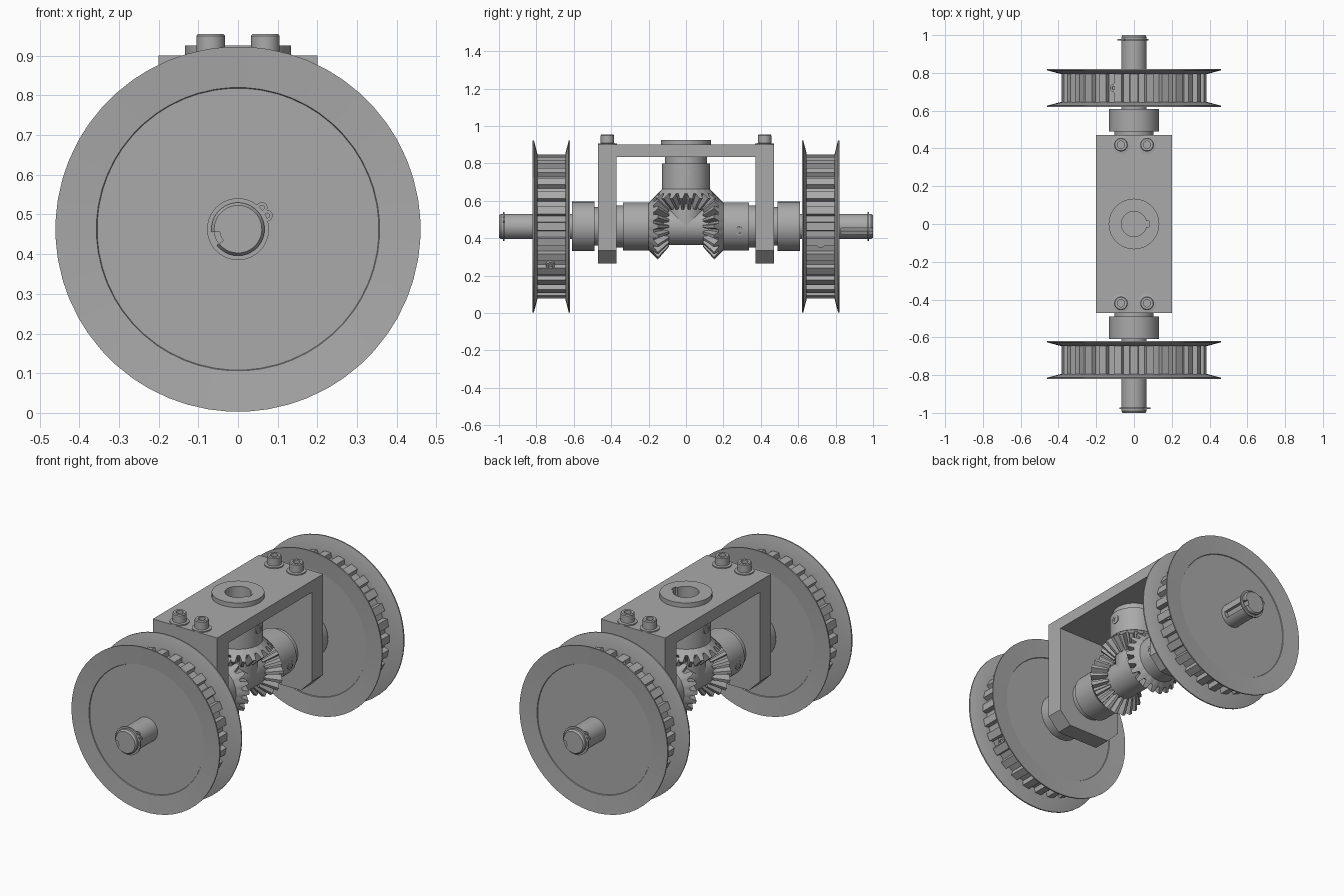
import bpy, bmesh
from math import pi, cos, sin, radians
from mathutils import Matrix

cube = bpy.data.objects.get("Cube")
if cube:
    bpy.data.objects.remove(cube, do_unlink=True)

steel = bpy.data.materials.new("plain_grey_steel")
steel.use_nodes = True
GREY = (0.4, 0.4, 0.4, 1)
steel.diffuse_color = GREY
steel.node_tree.nodes["Principled BSDF"].inputs["Base Color"].default_value = GREY

T, R = Matrix.Translation, Matrix.Rotation
CENTRE = T((0, 0, 0.463))
BACK = CENTRE @ R(-pi / 2, 4, 'X')                    # local z points to +y
FRONT = CENTRE @ R(pi, 4, 'Z') @ R(-pi / 2, 4, 'X')   # local z points to -y
SIDES = (("front", FRONT), ("back", BACK))
smooth = []


def finish(name, bm, matrix=None, shade=True):
    bmesh.ops.remove_doubles(bm, verts=bm.verts, dist=1e-5)
    bmesh.ops.recalc_face_normals(bm, faces=bm.faces)
    mesh = bpy.data.meshes.new(name)
    bm.to_mesh(mesh)
    bm.free()
    mesh.materials.append(steel)
    obj = bpy.data.objects.new(name, mesh)
    bpy.context.collection.objects.link(obj)
    if matrix:
        obj.matrix_world = matrix
    if shade:
        smooth.append(obj)
    return obj


def spin(name, profile, matrix, other=None, columns=None, closed=False):
    """Turn an (r, h) profile; columns marked True use the other profile."""
    columns = columns or [(2 * pi * i / 48, False) for i in range(48)]
    bm = bmesh.new()
    rings = [[bm.verts.new((r * cos(a), r * sin(a), h))
              for r, h in (other if alt else profile)] for a, alt in columns]
    count = len(profile)
    for i, ring in enumerate(rings):
        after = rings[(i + 1) % len(rings)]
        for k in range(count if closed else count - 1):
            m = (k + 1) % count
            bm.faces.new((ring[k], after[k], after[m], ring[m]))
    return finish(name, bm, matrix)


def teeth(count, root, tip, phase=0):
    """Columns for a toothed wheel; root and tip are half widths in pitches."""
    return [(2 * pi * (i + f + phase) / count, alt) for i in range(count)
            for f, alt in ((-root, False), (-tip, True), (tip, True), (root, False))]


def notch(angle, half):
    """Round columns with one keyway."""
    e = 0.002
    cols = [(angle - half, False), (angle - half + e, True), (angle, True),
            (angle + half - e, True), (angle + half, False)]
    n = 40
    return cols + [(angle + half + (2 * pi - 2 * half) * i / n, False) for i in range(1, n)]


def set_screw(name, matrix, angle, r, h):
    place = matrix @ T((0, 0, h)) @ R(radians(angle), 4, 'Z') @ R(pi / 2, 4, 'Y') @ T((0, 0, r))
    spin(name, [(0, -0.004), (0.012, -0.004), (0.012, 0.004), (0.023, 0.004),
                (0.023, -0.03), (0, -0.03)], place)


# Bevel gears with hubs
gear_root = [(0, 0.105), (0.085, 0.105), (0.09, 0.108), (0.15, 0.175), (0.125, 0.2),
             (0.128, 0.2), (0.128, 0.337), (0, 0.337)]
gear_tip = [(0, 0.105), (0.085, 0.105), (0.108, 0.09), (0.177, 0.15), (0.127, 0.2),
            (0.128, 0.2), (0.128, 0.337), (0, 0.337)]
for side, frame, phase in (("front", FRONT, 0), ("back", BACK, 0), ("top", CENTRE, 0.5)):
    spin(side + "_bevel_gear", gear_root, frame, gear_tip, teeth(20, 0.36, 0.17, phase))

# Crossed core between the gears
spin("core_barrel", [(0, -0.12), (0.1, -0.12), (0.1, 0.12), (0, 0.12)], BACK)
spin("core_stem", [(0, 0), (0.1, 0), (0.1, 0.12), (0, 0.12)], CENTRE)

# Axle parts on both sides
pulley_half = [(0, 0.632), (0.355, 0.632), (0.357, 0.628), (0.46, 0.62), (0.46, 0.627), (0.39, 0.645)]
pulley_other = [(r, 1.44 - h) for r, h in reversed(pulley_half)]
pulley_root = pulley_half + [(0.358, 0.645), (0.358, 0.795)] + pulley_other
pulley_tip = pulley_half + [(0.385, 0.645), (0.385, 0.795)] + pulley_other
shaft = [(0, 0.1), (0.067, 0.1), (0.067, 0.83), (0.067, 0.83), (0.067, 0.99), (0.06, 1), (0, 1)]
shaft_key = [(r if h < 0.835 and i < 3 else min(r, 0.047), h) for i, (r, h) in enumerate(shaft)]
for side, frame in SIDES:
    spin(side + "_shaft", shaft, frame, shaft_key, notch(radians(22), 0.27))
    spin(side + "_pulley", pulley_root, frame, pulley_tip, teeth(28, 0.31, 0.24))
    spin(side + "_bearing", [(0, 0.337), (0.112, 0.337), (0.112, 0.4), (0.103, 0.4), (0.103, 0.49),
                             (0.132, 0.49), (0.132, 0.61), (0, 0.61)], frame)
    spin(side + "_retaining_ring", [(0.06, 0.971), (0.078, 0.971), (0.078, 0.979), (0.06, 0.979)],
         frame, closed=True)
    for n, a in enumerate((205, 222)):
        ear = frame @ R(radians(a), 4, 'Z') @ T((0.081, 0, 0.975))
        spin(f"{side}_ring_ear_{n}", [(0.006, -0.004), (0.014, -0.004), (0.014, 0.004),
                                      (0.006, 0.004)], ear, closed=True)
    set_screw(side + "_hub_screw", frame, 11, 0.127, 0.285)

# Set screws on the pulleys and the top hub
for side, frame, angles, r, h in (("front_pulley", FRONT, (146, 26), 0.375, 0.725),
                                  ("back_pulley", BACK, (14, -106), 0.375, 0.72),
                                  ("top_hub", CENTRE, (0, 180), 0.127, 0.287)):
    for n, a in enumerate(angles):
        set_screw(f"{side}_set_screw_{n}", frame, a, r, h)

# Top bushing with keyed bore
bush = [(0, 0.337), (0.112, 0.337), (0.112, 0.372), (0.103, 0.372), (0.103, 0.437), (0.134, 0.437),
        (0.134, 0.463), (0.067, 0.463), (0.067, 0.345), (0, 0.345)]
bush_key = [(0.08 if r == 0.067 else r, h) for r, h in bush]
spin("top_bushing", bush, CENTRE, bush_key, notch(0, 0.25))

# U-shaped bracket with chamfered feet
bm = bmesh.new()
outline = [(-0.47, 0.265), (-0.47, 0.9), (0.47, 0.9), (0.47, 0.265),
           (0.372, 0.265), (0.372, 0.835), (-0.372, 0.835), (-0.372, 0.265)]
face = bm.faces.new([bm.verts.new((-0.2, y, z)) for y, z in outline])
new = bmesh.ops.extrude_face_region(bm, geom=[face])["geom"]
bmesh.ops.translate(bm, vec=(0.4, 0, 0), verts=[v for v in new if isinstance(v, bmesh.types.BMVert)])
corners = [e for e in bm.edges if all(v.co.z < 0.27 for v in e.verts)
           and abs(e.verts[0].co.x - e.verts[1].co.x) < 0.01]
bmesh.ops.bevel(bm, geom=corners, offset=0.07, segments=1, affect='EDGES')
bracket = finish("bracket", bm, shade=False)

# Hole through the bracket for the bushing
cutter = spin("bushing_hole_cutter", [(0, 0.34), (0.1, 0.34), (0.1, 0.5), (0, 0.5)], CENTRE)
cutter.hide_render = True
cutter.hide_viewport = True
smooth.remove(cutter)
hole = bracket.modifiers.new("bushing_hole", 'BOOLEAN')
hole.operation = 'DIFFERENCE'
hole.solver = 'EXACT'
hole.object = cutter

# Cap screws with washers
for n, (x, y) in enumerate((x, y) for x in (-0.069, 0.069) for y in (-0.42, 0.42)):
    spin(f"cap_screw_{n}", [(0, 0.89), (0.05, 0.89), (0.05, 0.906), (0.036, 0.908), (0.036, 0.95),
                            (0.032, 0.955), (0.019, 0.955), (0.019, 0.925), (0, 0.925)], T((x, y, 0)))

bpy.ops.object.select_all(action='DESELECT')
for obj in smooth:
    obj.select_set(True)
bpy.context.view_layer.objects.active = smooth[0]
bpy.ops.object.shade_smooth_by_angle(angle=radians(25))
